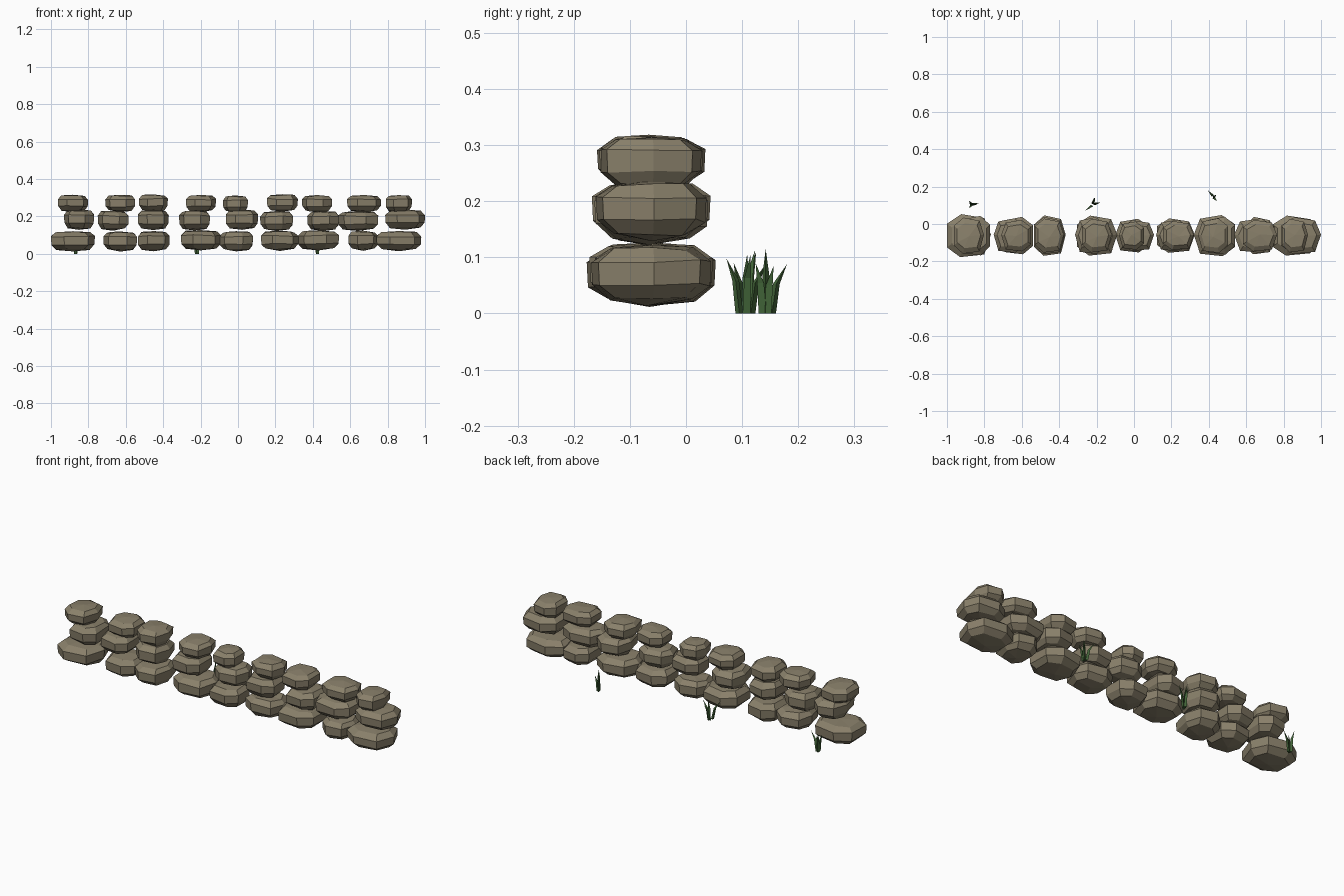
import bpy, bmesh, math, random
from mathutils import Vector

if "Cube" in bpy.data.objects:
    bpy.data.objects.remove(bpy.data.objects["Cube"])

random.seed(4)


def material(name, rgb):
    m = bpy.data.materials.new(name)
    m.diffuse_color = (*rgb, 1)
    m.use_nodes = True
    m.node_tree.nodes["Principled BSDF"].inputs["Base Color"].default_value = m.diffuse_color
    return m


STONE = material("warm grey stone", (0.25, 0.215, 0.145))
GRASS = material("dark green grass", (0.055, 0.13, 0.04))


def add_object(name, bm, mat):
    bmesh.ops.recalc_face_normals(bm, faces=bm.faces)
    me = bpy.data.meshes.new(name)
    bm.to_mesh(me)
    bm.free()
    me.materials.append(mat)
    ob = bpy.data.objects.new(name, me)
    bpy.context.collection.objects.link(ob)
    return ob


# Seven-sided outline: flat end on the left, blunt point on the right
OUTLINE = [(1, 0.05), (0.7, 0.82), (-0.35, 1), (-1, 0.55),
           (-1, -0.55), (-0.4, -1), (0.7, -0.88)]
# Stone layers: x scale, y scale, height fraction
LAYERS = [(0.76, 0.68, 0.10), (0.98, 0.98, 0.34), (1, 1, 0.74), (0.78, 0.70, 0.94)]


def stone(name, x0, x1, y0, y1, z0, z1, flip):
    bm = bmesh.new()
    cx, cy = (x0 + x1) / 2, (y0 + y1) / 2
    hx, hy, h = (x1 - x0) / 2, (y1 - y0) / 2, z1 - z0
    rings = []
    for sx, sy, f in LAYERS:
        ring = []
        for px, py in OUTLINE:
            z = z0 + h * (f + random.uniform(-0.035, 0.035))
            ring.append(bm.verts.new((cx + flip * px * sx * hx, cy + py * sy * hy, z)))
        rings.append(ring)
    n = len(OUTLINE)
    for a, b in zip(rings, rings[1:]):
        for i in range(n):
            j = (i + 1) % n
            bm.faces.new((a[i], a[j], b[j], b[i]))
    # Shallow crown and underside
    for ring, z in ((rings[0], z0), (rings[-1], z1)):
        tip = bm.verts.new((cx, cy + random.uniform(-0.1, 0.1) * hy, z))
        for i in range(n):
            bm.faces.new((ring[i], ring[(i + 1) % n], tip))
    return add_object(name, bm, STONE)


# Left and right end of each stone, one list per course
COURSES = [
    ("bottom_stone", 0.015, 0.123, 1.0,
     [(-1, -.765), (-.72, -.54), (-.535, -.365), (-.305, -.09), (-.10, .08),
      (.123, .325), (.32, .54), (.59, .75), (.74, .98)]),
    ("middle_stone", 0.125, 0.232, 0.92,
     [(-.93, -.77), (-.75, -.585), (-.535, -.37), (-.315, -.15), (-.065, .107),
      (.118, .294), (.37, .54), (.535, .75), (.787, 1)]),
    ("top_stone", 0.222, 0.315, 0.84,
     [(-.963, -.802), (-.71, -.55), (-.53, -.375), (-.278, -.118), (-.08, .053),
      (.155, .32), (.342, .503), (.583, .765), (.79, .93)]),
]
HALF_DEPTH = [.115, .10, .108, .107, .09, .092, .11, .10, .107]
FLIP = [1, -1, 1, 1, -1, 1, -1, 1, 1]

for c, (name, z0, z1, depth, spans) in enumerate(COURSES):
    for i, (x0, x1) in enumerate(spans):
        d = HALF_DEPTH[i] * depth
        yc = -0.062
        flip = FLIP[i] if c != 1 else -FLIP[(i + 2) % 9]
        dz = random.uniform(-0.004, 0.004)
        stone(f"{name}_{i + 1}", x0, x1, yc - d, yc + d, z0 + dz, z1 + dz, flip)


# Grass tufts: tapering three-sided blades, bent outward at the tip
def tuft(name, x, y, tips):
    bm = bmesh.new()
    for k, (dx, dy, h) in enumerate(tips):
        root = Vector((x + dx * 0.15, y + dy * 0.3, 0))
        mid = Vector((x + dx * 0.4, y + dy * 0.5, h * 0.6))
        tip = Vector((x + dx, y + dy, h))
        rings = []
        for p, r in ((root, 0.008), (mid, 0.007)):
            rings.append([bm.verts.new(p + Vector((math.cos(a) * r, math.sin(a) * r, 0)))
                          for a in (k + j * math.tau / 3 for j in range(3))])
        end = bm.verts.new(tip)
        bm.faces.new(rings[0])
        for j in range(3):
            m = (j + 1) % 3
            bm.faces.new((rings[0][j], rings[0][m], rings[1][m], rings[1][j]))
            bm.faces.new((rings[1][j], rings[1][m], end))
    add_object(name, bm, GRASS)


tuft("grass_tuft_left", -.87, .105,
     [(-.01, -.02, .09), (.04, .004, .105), (-.012, .02, .11), (.01, .005, .085)])
tuft("grass_tuft_middle", -.22, .105,
     [(-.04, -.033, .098), (.04, .01, .105), (.01, .038, .09), (0, .018, .113)])
tuft("grass_tuft_right", .425, .142,
     [(-.03, .038, .088), (.018, -.018, .09), (.002, 0, .115), (.015, .014, .085)])
